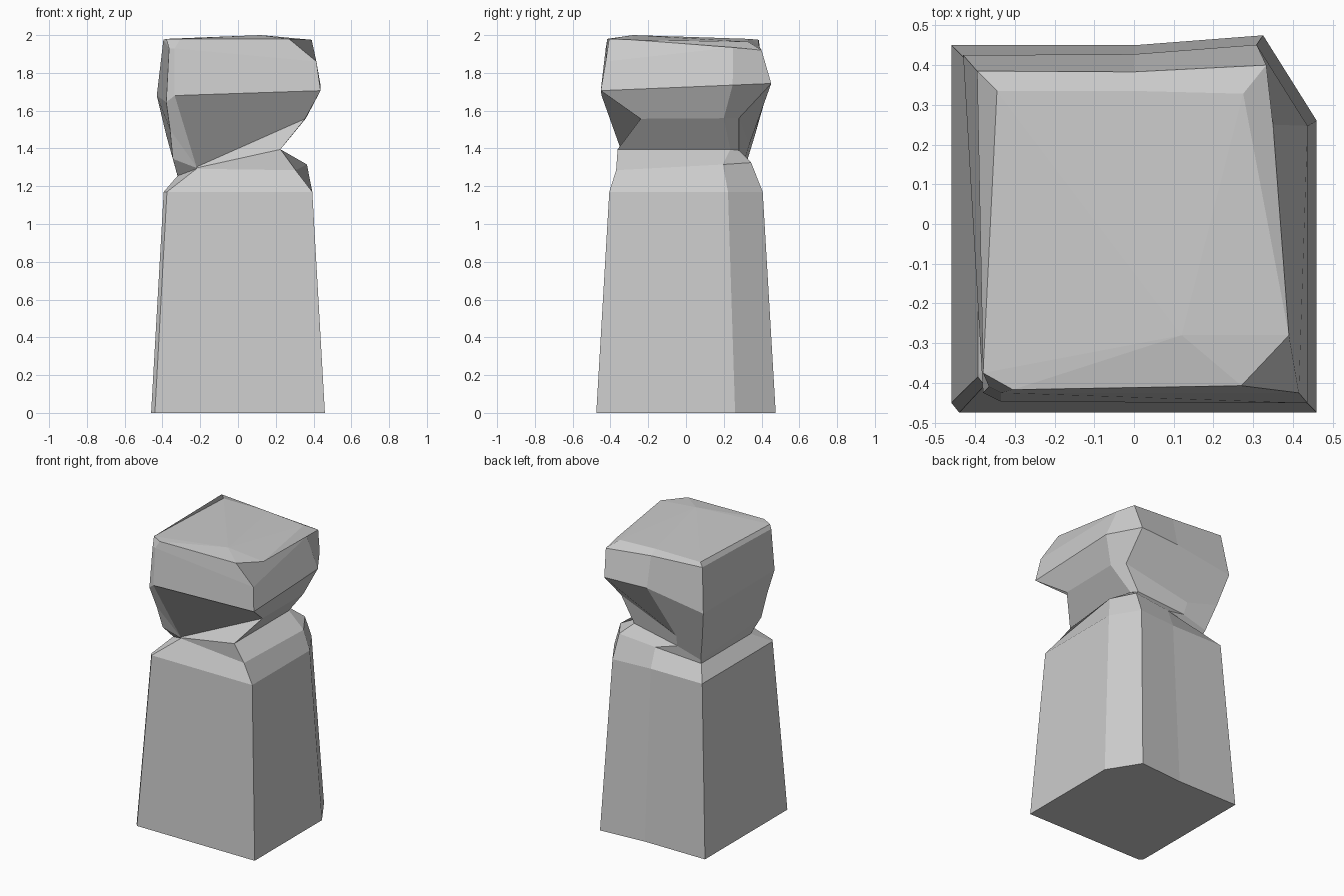
import bpy, bmesh

# Footprint of the pillar: back-left, back, back-right, right, front-right, front-left, left
BASE = [(-.46, .45), (0, .45), (.325, .475), (.46, .26),
        (.46, -.475), (-.44, -.475), (-.46, -.45)]


def tapered(scale, z, tilt=0):
    """Footprint scaled about the axis, with an optional slope along y."""
    return [(x * scale, y * scale, z + tilt * y) for x, y in BASE]


# Chipped shoulder on top of the shaft
shoulder = [(-.32, .29, 1.255), (0, .335, 1.3), (.27, .345, 1.325), (.365, .195, 1.315),
            (.305, -.37, 1.285), (-.22, -.31, 1.292), (-.32, -.25, 1.255)]

# Narrow neck and the slanting underside of the head
neck = [(-.33, .31, 1.29), (-.15, .31, 1.34), (.2, .28, 1.39), (.225, .235, 1.395),
        (.225, -.362, 1.395), (-.22, -.31, 1.297), (-.345, -.33, 1.345)]
underside = [(-.38, .365, 1.47), (-.16, .335, 1.42), (.3, .28, 1.56), (.36, .2, 1.56),
             (.355, -.24, 1.557), (-.22, -.312, 1.302), (-.36, -.375, 1.5)]

# Widest part of the head
head = tapered(.95, 1.725, .04)
head[0] = (-.43, .425, 1.68)
head[5] = (-.335, -.447, 1.68)
head[6] = (-.38, -.425, 1.645)

# Upper rim and bevelled top
rim = [(-.395, .385, 1.975), (0, .383, 1.95), (.333, .4, 1.92), (.35, .25, 1.935),
       (.415, -.425, 1.86), (-.335, -.425, 1.93), (-.365, -.41, 1.93)]
crown = [(-.345, .335, 1.98), (0, .335, 1.98), (.275, .328, 1.965), (.39, -.28, 1.975),
         (.27, -.407, 1.98), (-.305, -.417, 1.98), (-.38, -.375, 1.98)]
PEAK = (.12, -.28, 2.0)


def build_loft(name, rings, peak):
    bm = bmesh.new()
    loops = [[bm.verts.new(p) for p in ring] for ring in rings]
    n = len(rings[0])
    bm.faces.new(loops[0])
    for low, high in zip(loops, loops[1:]):
        for i in range(n):
            j = (i + 1) % n
            bm.faces.new((low[i], low[j], high[j], high[i]))
    tip = bm.verts.new(peak)
    for i in range(n):
        bm.faces.new((loops[-1][i], loops[-1][(i + 1) % n], tip))
    bmesh.ops.recalc_face_normals(bm, faces=bm.faces)
    mesh = bpy.data.meshes.new(name)
    bm.to_mesh(mesh)
    bm.free()
    obj = bpy.data.objects.new(name, mesh)
    bpy.context.collection.objects.link(obj)
    return obj


build_loft("stone_pillar",
           [tapered(1, 0), tapered(.855, 1.17), shoulder, neck, underside, head, rim, crown],
           PEAK)
